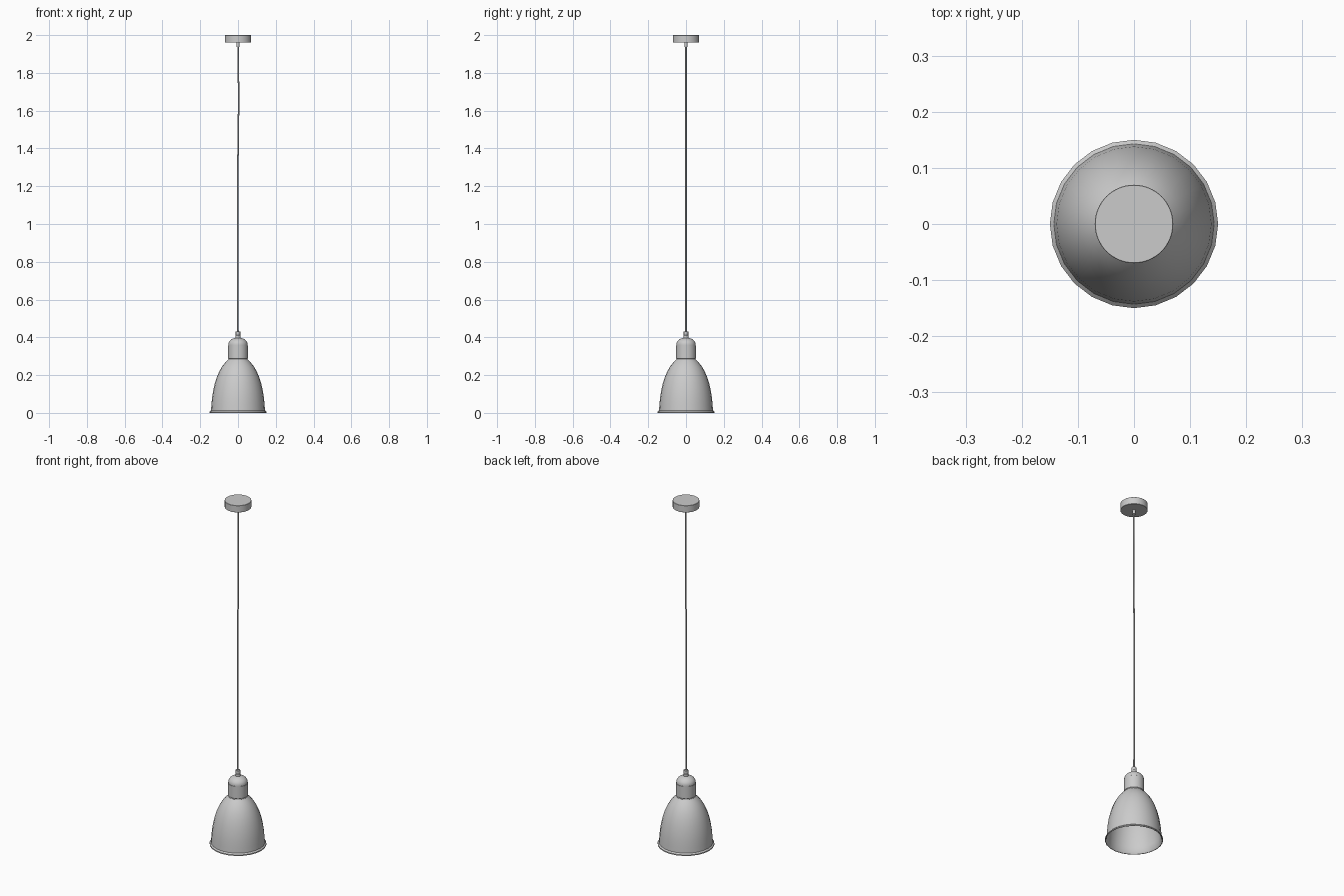
import bpy, bmesh, math

if "Cube" in bpy.data.objects:
    bpy.data.objects.remove(bpy.data.objects["Cube"])


def lathe(name, profile, sides, angle=35):
    """Spin an (r, z) profile about z; points with r = 0 close the surface."""
    bm = bmesh.new()
    rings = []
    for r, z in profile:
        if r == 0:
            rings.append([bm.verts.new((0, 0, z))] * sides)
        else:
            rings.append([bm.verts.new((r * math.cos(2 * math.pi * i / sides),
                                        r * math.sin(2 * math.pi * i / sides), z))
                          for i in range(sides)])
    for a, b in zip(rings, rings[1:]):
        for i in range(sides):
            j = (i + 1) % sides
            quad = list(dict.fromkeys((a[i], a[j], b[j], b[i])))
            bm.faces.new(quad)
    bmesh.ops.recalc_face_normals(bm, faces=bm.faces)
    mesh = bpy.data.meshes.new(name)
    bm.to_mesh(mesh)
    bm.free()
    obj = bpy.data.objects.new(name, mesh)
    bpy.context.collection.objects.link(obj)
    bpy.ops.object.select_all(action='DESELECT')
    bpy.context.view_layer.objects.active = obj
    obj.select_set(True)
    bpy.ops.object.shade_smooth_by_angle(angle=math.radians(angle))
    return obj


# Ceiling canopy and its cord outlet
lathe("ceiling_canopy", [(0, 1.96), (0.069, 1.96), (0.07, 1.961),
                         (0.07, 1.999), (0.069, 2.0), (0, 2.0)], 64)
lathe("canopy_outlet", [(0, 1.937), (0.009, 1.937), (0.009, 1.962), (0, 1.962)], 24)

# Bell shade: outer wall, flared rim, thin inner wall
outer = [(0.052, 0.282), (0.066, 0.268), (0.083, 0.247), (0.098, 0.222),
         (0.112, 0.19), (0.123, 0.155), (0.132, 0.115), (0.138, 0.075),
         (0.141, 0.04), (0.143, 0.013)]
rim = [(0.150, 0.006), (0.150, 0.0), (0.147, 0.0)]
inner = [(r - 0.003, z - 0.002) for r, z in reversed(outer)]
lathe("bell_shade", outer + rim + inner + [outer[0]], 24)

# Socket housing above the shade, with seams at both ends
lathe("socket_housing", [(0, 0.28), (0.052, 0.28), (0.052, 0.283), (0.050, 0.285),
                         (0.052, 0.287), (0.052, 0.357), (0.050, 0.359), (0, 0.359)], 32)

# Domed cap
dome = [(0.051 * math.cos(a), 0.362 + 0.037 * math.sin(a))
        for a in (math.radians(11.25 * k) for k in range(8))]
lathe("socket_cap", [(0, 0.358), (0.051, 0.358)] + dome + [(0, 0.399)], 32)

# Cord grip
lathe("cord_grip", [(0, 0.395), (0.014, 0.395), (0.014, 0.41), (0.012, 0.412),
                    (0.012, 0.431), (0, 0.431)], 24)

# Hanging cord with a very slight sway
curve = bpy.data.curves.new("cord", 'CURVE')
curve.dimensions = '3D'
curve.bevel_depth = 0.004
curve.bevel_resolution = 2
curve.use_fill_caps = True
path = curve.splines.new('BEZIER')
points = [(0, 0.425), (-0.001, 0.8), (-0.001, 1.25), (0.003, 1.68), (0, 1.945)]
path.bezier_points.add(len(points) - 1)
for bp, (x, z) in zip(path.bezier_points, points):
    bp.co = (x, 0, z)
    bp.handle_left_type = bp.handle_right_type = 'AUTO'
bpy.context.collection.objects.link(bpy.data.objects.new("cord", curve))
